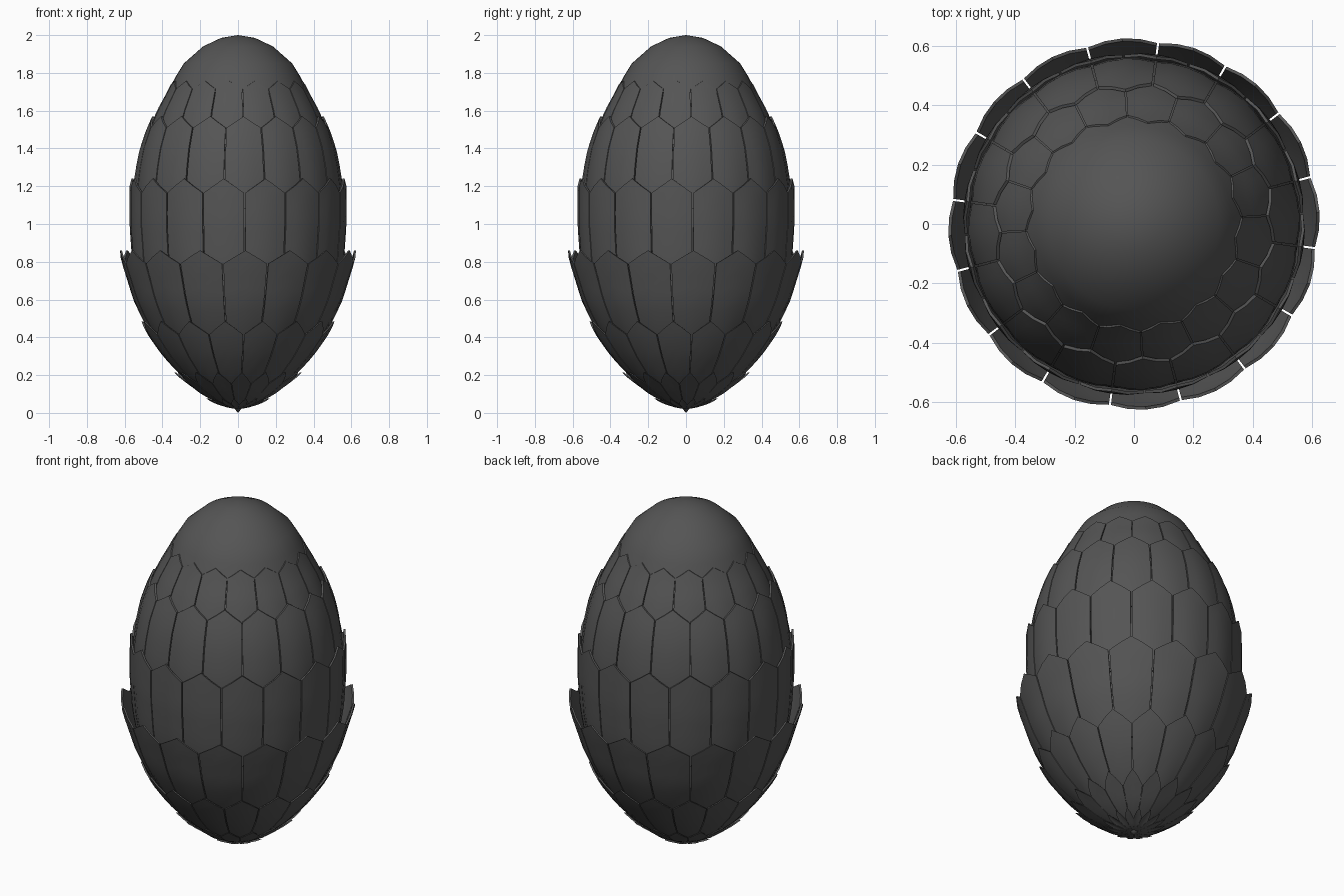
import bpy, bmesh, math

if "Cube" in bpy.data.objects:
    bpy.data.objects.remove(bpy.data.objects["Cube"])

mat = bpy.data.materials.new("charcoal")
mat.diffuse_color = (0.09, 0.09, 0.09, 1)
mat.use_nodes = True
mat.node_tree.nodes["Principled BSDF"].inputs["Base Color"].default_value = mat.diffuse_color

# Outer egg profile (z, radius)
PROFILE = [(0.02, 0.03), (0.03, 0.075), (0.06, 0.14), (0.1, 0.205), (0.2, 0.32),
           (0.3, 0.405), (0.4, 0.468), (0.5, 0.515), (0.6, 0.548), (0.8, 0.578),
           (1.0, 0.583), (1.2, 0.57), (1.3, 0.552), (1.4, 0.526), (1.5, 0.486),
           (1.6, 0.435), (1.71, 0.362)]
CAP = [(1.70, 0.368), (1.78, 0.33), (1.85, 0.287), (1.94, 0.185), (1.985, 0.09), (2.0, 0)]
COUNT = 16


def radius(z):
    for (z0, r0), (z1, r1) in zip(PROFILE, PROFILE[1:]):
        if z <= z1:
            return r0 + (r1 - r0) * (z - z0) / (z1 - z0)
    return PROFILE[-1][1] - 0.6 * (z - PROFILE[-1][0])


def finish(name, bm, angle=40):
    bmesh.ops.remove_doubles(bm, verts=bm.verts, dist=0.0001)
    bmesh.ops.recalc_face_normals(bm, faces=bm.faces)
    me = bpy.data.meshes.new(name)
    bm.to_mesh(me)
    bm.free()
    me.materials.append(mat)
    ob = bpy.data.objects.new(name, me)
    bpy.context.collection.objects.link(ob)
    bpy.ops.object.select_all(action='DESELECT')
    ob.select_set(True)
    bpy.context.view_layer.objects.active = ob
    bpy.ops.object.shade_smooth_by_angle(angle=math.radians(angle))
    return ob


def lathe(name, points, sides=48):
    bm = bmesh.new()
    rings = [[bm.verts.new((r * math.cos(2 * math.pi * i / sides),
                            r * math.sin(2 * math.pi * i / sides), z))
              for i in range(sides)] for z, r in points]
    for a, b in zip(rings, rings[1:]):
        for i in range(sides):
            j = (i + 1) % sides
            bm.faces.new((a[i], a[j], b[j], b[i]))
    return finish(name, bm)


def scale_row(name, base, corner, peak, shift, flare):
    """Ring of upward-pointing plates, each tucked under the row below."""
    bm = bmesh.new()
    step = 2 * math.pi / COUNT
    half = step * 0.485
    cols, rows = 4, 8
    thick = 0.01
    for k in range(COUNT):
        mid = math.radians(shift) + (k + 0.5) * step
        layers = []
        for inset in (0, thick):
            grid = []
            for i in range(rows + 1):
                t = i / rows
                line = []
                for c in range(cols + 1):
                    u = 2 * c / cols - 1
                    top = peak + (corner - peak) * abs(u)
                    z = base + (top - base) * t
                    r = radius(z) - 0.018 + flare * t ** 1.3
                    r *= 1 - 0.014 * u * u          # slightly domed plate
                    r = max(r - inset, 0.005)
                    a = mid + half * u
                    line.append(bm.verts.new((r * math.cos(a), r * math.sin(a), z)))
                grid.append(line)
            layers.append(grid)
            for i in range(rows):
                for c in range(cols):
                    bm.faces.new((grid[i][c], grid[i][c + 1], grid[i + 1][c + 1], grid[i + 1][c]))
        # close the rim
        rim = [(0, c) for c in range(cols)] + [(i, cols) for i in range(rows)] \
            + [(rows, c) for c in range(cols, 0, -1)] + [(i, 0) for i in range(rows, 0, -1)]
        o, n = layers
        for (i, c), (i2, c2) in zip(rim, rim[1:] + rim[:1]):
            bm.faces.new((o[i][c], o[i2][c2], n[i2][c2], n[i][c]))
    return finish(name, bm)


# Inner egg and smooth crown
lathe("egg_core", [(0.025, 0)] + [(z, max(r - 0.028, 0.01)) for z, r in PROFILE[1:]])
lathe("crown_cap", CAP)

# Small point under the egg
lathe("bottom_point", [(0.0, 0), (0.03, 0.025), (0.06, 0.03)], 12)

# Scale rows from bottom to top: base, corner, peak, gap angle, flare
A, B = 262.4, 273.6
ROWS = [(0.022, 0.045, 0.075, B, 0.022), (0.025, 0.155, 0.215, A, 0.024),
        (0.10, 0.415, 0.485, B, 0.026), (0.36, 0.79, 0.86, A, 0.064),
        (0.70, 1.165, 1.24, B, 0.024), (1.08, 1.51, 1.57, A, 0.022),
        (1.42, 1.715, 1.757, B, 0.03)]
for n, row in enumerate(ROWS):
    base, corner, peak, gap, flare = row
    # alternate rows are shifted by half a plate
    scale_row("scale_row_%d" % (n + 1), base, corner, peak, gap, flare)
